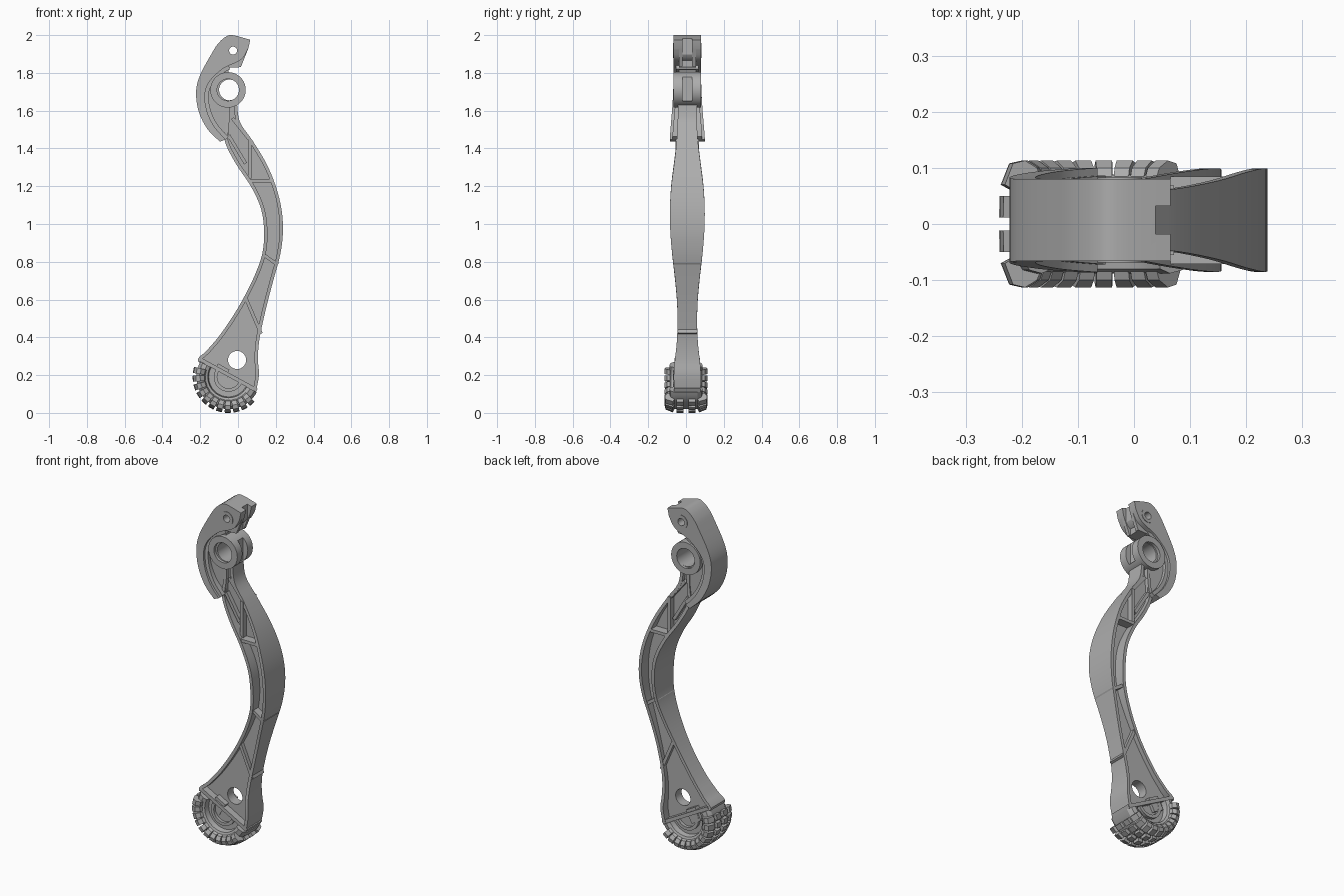
import bpy, bmesh
from math import sin, cos, pi, radians
from mathutils import Vector

if bpy.data.objects.get("Cube"):
    bpy.data.objects.remove(bpy.data.objects["Cube"])

grey = bpy.data.materials.new("metal_grey")
grey.use_nodes = True
grey.diffuse_color = (0.42, 0.42, 0.42, 1)
grey.node_tree.nodes["Principled BSDF"].inputs["Base Color"].default_value = (0.42, 0.42, 0.42, 1)
LEG_Y = 0.007


def finish(name, bm, y=0.0, smooth=True):
    bmesh.ops.remove_doubles(bm, verts=bm.verts, dist=1e-5)
    bmesh.ops.recalc_face_normals(bm, faces=bm.faces)
    mesh = bpy.data.meshes.new(name)
    bm.to_mesh(mesh)
    bm.free()
    ob = bpy.data.objects.new(name, mesh)
    bpy.context.collection.objects.link(ob)
    mesh.materials.append(grey)
    ob.location.y = y
    bpy.ops.object.select_all(action='DESELECT')
    bpy.context.view_layer.objects.active = ob
    ob.select_set(True)
    if smooth:
        bpy.ops.object.shade_smooth_by_angle(angle=radians(30))
    return ob


def loft(bm, sections, closed=False):
    """Skin a row of equal closed sections, capping both ends."""
    rows = [[bm.verts.new(p) for p in s] for s in sections]
    pairs = list(zip(rows, rows[1:]))
    if closed:
        pairs.append((rows[-1], rows[0]))
    for a, b in pairs:
        for i in range(len(a)):
            j = (i + 1) % len(a)
            bm.faces.new((a[i], a[j], b[j], b[i]))
    if not closed:
        bm.faces.new(rows[0])
        bm.faces.new(rows[-1])


def strip(name, side_a, side_b, depths):
    """Solid band between two paths in the xz plane with a varying half depth."""
    bm = bmesh.new()
    loft(bm, [[(a[0], -d, a[1]), (b[0], -d, b[1]), (b[0], d, b[1]), (a[0], d, a[1])]
              for a, b, d in zip(side_a, side_b, depths)])
    return finish(name, bm, LEG_Y)


def ring(name, x, z, r_out, r_in, d, steps=40):
    bm = bmesh.new()
    sections = []
    for i in range(steps):
        c, s = cos(2 * pi * i / steps), sin(2 * pi * i / steps)
        sections.append([(x + r * c, y, z + r * s)
                         for r, y in ((r_in, -d), (r_out, -d), (r_out, d), (r_in, d))])
    loft(bm, sections, closed=True)
    return finish(name, bm, LEG_Y)


def spline(points, sub):
    """Catmull-Rom curve through tuples of any length."""
    p = [Vector(q) for q in points]
    p = [p[0]] + p + [p[-1]]
    out = []
    for a, b, c, d in zip(p, p[1:], p[2:], p[3:]):
        for k in range(sub):
            t = k / sub
            out.append(0.5 * (2 * b + (c - a) * t + (2 * a - 5 * b + 4 * c - d) * t * t
                              + (3 * b - a - 3 * c + d) * t ** 3))
    return out + [p[-1]]


def inset(path, t):
    """Shift a path sideways by t."""
    out = []
    for i, p in enumerate(path):
        v = path[min(i + 1, len(path) - 1)] - path[max(i - 1, 0)]
        out.append(p + Vector((-v.y, v.x)).normalized() * t)
    return out


def cut(targets, cutter):
    for ob in targets:
        bpy.context.view_layer.objects.active = ob
        mod = ob.modifiers.new("cut", 'BOOLEAN')
        mod.operation, mod.object, mod.solver = 'DIFFERENCE', cutter, 'EXACT'
        # keep the cut ahead of the smoothing step
        bpy.ops.object.modifier_move_to_index(modifier="cut", index=0)
        bpy.ops.object.modifier_apply(modifier="cut")
    bpy.data.objects.remove(cutter)


def drill(x, z, r):
    bpy.ops.mesh.primitive_cylinder_add(vertices=40, radius=r, depth=1, location=(x, 0, z),
                                        rotation=(pi / 2, 0, 0))
    return bpy.context.object


def block(x0, x1, z0, z1, d):
    bpy.ops.mesh.primitive_cube_add(size=1, location=((x0 + x1) / 2, LEG_Y, (z0 + z1) / 2))
    bpy.context.object.scale = (x1 - x0, 2 * d, z1 - z0)
    return bpy.context.object


# Leg beam stations: height, left edge, right edge, half depth
SUB = 4
stations = spline([
    (1.64, -.06, -.005, .05), (1.54, -.064, .01, .051), (1.44, -.07, .078, .056),
    (1.32, -.012, .15, .07), (1.2, .068, .2, .085), (1.08, .122, .23, .092),
    (.96, .138, .238, .09), (.84, .128, .224, .08), (.72, .085, .192, .066),
    (.6, .025, .16, .055), (.5, -.035, .136, .052), (.4, -.105, .115, .054),
    (.33, -.165, .107, .06), (.27, -.21, .106, .067), (.2, -.06, .111, .072),
    (.11, .085, .095, .07)], SUB)
left = [Vector((s[1], s[0])) for s in stations]
right = [Vector((s[2], s[0])) for s in stations]
depth = [s[3] for s in stations]
end = 13 * SUB + 1
strip("left_flange", left[:end], inset(left[:end], 0.018), depth[:end])
strip("right_flange", right, inset(right, -0.018), depth)
web = strip("leg_web", left, right, [0.028] * len(left))
cut([web], drill(-.005, .28, .048))

# Cross ribs between the flanges: both end points and half depth
ribs = [((.062, 1.45), (.062, 1.24), .062), ((.055, 1.23), (.18, 1.23), .078),
        ((.13, .84), (.21, .785), .072), ((.04, .61), (.122, .42), .05),
        ((-.05, 1.47), (.04, 1.32), .052), ((-.03, 1.56), (.066, 1.44), .05)]
for a, b, d in ribs:
    path = [Vector(a), Vector(b)]
    strip("cross_rib", inset(path, -.009), inset(path, .009), [d, d])

# Hooked head: outer x, z, inner x, z, half depth
hook = spline([
    (.065, 1.975, .055, 1.93, .073), (-.03, 2, .03, 1.885, .073), (-.07, 1.988, 0, 1.86, .073),
    (-.105, 1.955, -.05, 1.838, .073), (-.135, 1.91, -.09, 1.815, .073),
    (-.2, 1.79, -.15, 1.755, .073), (-.222, 1.7, -.175, 1.69, .075),
    (-.208, 1.595, -.165, 1.6, .081), (-.16, 1.5, -.125, 1.515, .088),
    (-.095, 1.436, -.065, 1.448, .093)], 4)
outer = [Vector((h[0], h[1])) for h in hook]
inner = [Vector((h[2], h[3])) for h in hook]
head = strip("hook_rim", outer, inner, [h[4] for h in hook])
lip = strip("hook_inner_lip", inner[12:], inset(inner[12:], .02), [h[4] - .014 for h in hook[12:]])
core = [Vector((.015 if p.y > 1.83 else -.05, min(p.y, 1.83) if p.y > 1.8 else min(p.y, 1.72)))
        for p in inner]
head_web = strip("hook_web", inner, core, [.045] * len(inner))

# Hub with its bore, and the small pin boss
lobe = ring("hub_lobe", -.045, 1.71, .082, .055, .055)
hub = ring("hub_tube", -.053, 1.71, .094, .058, .072)
ring("pin_boss", -.026, 1.918, .04, .021, .076)
cut([head_web, lip], drill(-.053, 1.71, .058))
cut([head, head_web], drill(-.026, 1.918, .022))
cut([head, head_web], block(.038, .2, 1.8, 2.1, .025))
cut([head_web, hub, lobe], block(.01, .2, 1.65, 1.9, .025))

# Half-wheel foot, swept about its centre along the tilted cut line
FX, FZ, TILT = -.05, .19, 151.5


def polar(r, y, a, side=0.0):
    return (FX + r * cos(a) - side * sin(a), y, FZ + r * sin(a) + side * cos(a))


def half_wheel(name, profile, steps=32):
    bm = bmesh.new()
    loft(bm, [[polar(r, y, radians(TILT + 180 * i / steps)) for r, y in profile]
              for i in range(steps + 1)])
    return finish(name, bm)


def mirrored(half):
    return half + [(r, -y) for r, y in reversed(half)]


half_wheel("foot_body", mirrored([(.004, .05), (.105, .05), (.11, .08), (.13, .088),
                                 (.155, .082), (.17, .06)]))
half_wheel("foot_inner_ring", mirrored([(.06, .068), (.078, .068)]))

# Tread lugs: two centre rows and wrapped shoulder rows
bm = bmesh.new()
shoulder = [(.12, .08), (.128, .1), (.15, .113), (.172, .108), (.187, .07), (.16, .055)]
centre = [(.16, .012), (.19, .012), (.189, .05), (.16, .05)]
for k in range(11):
    a = radians(TILT + 17 + 14.3 * k)
    for section, width in ((shoulder, .016), (centre, .015)):
        for sign in (1, -1):
            loft(bm, [[polar(r, y * sign, a, w * (0.5 + r * 2.8)) for r, y in section]
                      for w in (-width, width)])
finish("tread_lugs", bm, smooth=False)

# Ledge and clamp block joining the leg to the foot
top = [Vector((-.2, .272)), Vector((.095, .111))]
strip("foot_ledge", top, inset(top, .02), [.068, .068])
clamp = [Vector((-.12, .235)), Vector((-.06, .202))]
strip("foot_clamp", inset(clamp, -.05), inset(clamp, .03), [.06, .06])
